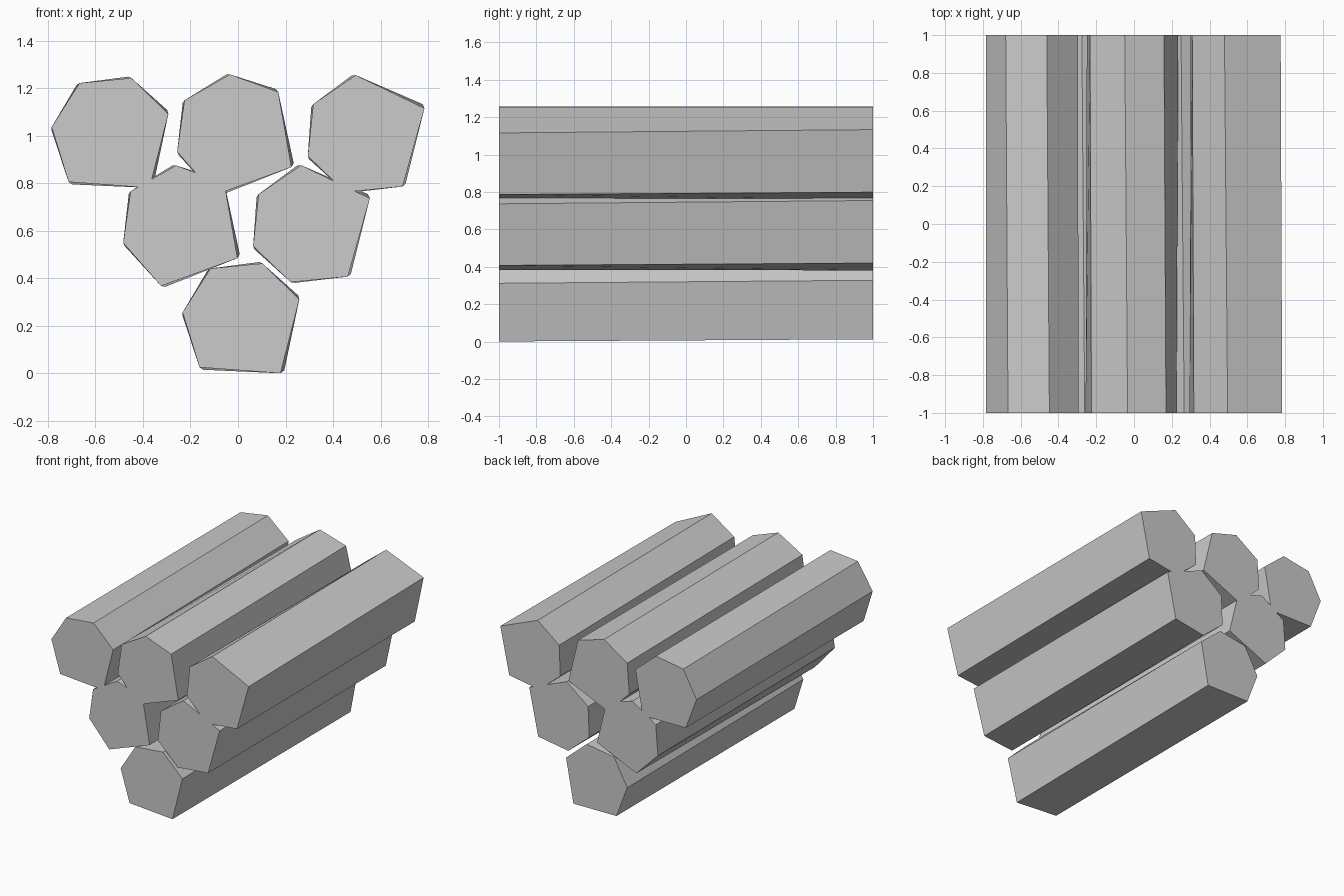
import bpy
from math import radians, sin, cos

if "Cube" in bpy.data.objects:
    bpy.data.objects.remove(bpy.data.objects["Cube"])

# Irregular six-sided log outline (x, z) about its own centre
PROFILE = [(-0.238, 0.007), (-0.121, 0.192), (0.098, 0.213),
           (0.253, 0.062), (0.174, -0.249), (-0.167, -0.224)]
TWIST = radians(3.7)  # slight twist from front end to back end


def ring(cx, cz, angle, y):
    c, s = cos(angle), sin(angle)
    return [(cx + x * c - z * s, y, cz + x * s + z * c) for x, z in PROFILE]


def make_log(name, cx, cz, degrees):
    a = radians(degrees)
    verts = ring(cx, cz, a, -1) + ring(cx, cz, a + TWIST, 1)
    n = len(PROFILE)
    # profile runs clockwise seen from the front
    faces = [tuple(reversed(range(n))), tuple(range(n, 2 * n))]
    faces += [(i, (i + 1) % n, n + (i + 1) % n, n + i) for i in range(n)]
    mesh = bpy.data.meshes.new(name)
    mesh.from_pydata(verts, [], faces)
    mesh.update()
    obj = bpy.data.objects.new(name, mesh)
    bpy.context.collection.objects.link(obj)


# Stack: one log at the bottom, two in the middle, three on top
make_log("bottom_log", 0.005, 0.25, 0)
make_log("middle_log_left", -0.263, 0.641, 24.2)
make_log("middle_log_right", 0.276, 0.616, 78.5)
make_log("top_log_left", -0.546, 1.03, 0)
make_log("top_log_centre", -0.036, 1.024, 24.2)
make_log("top_log_right", 0.506, 0.995, 78.5)
